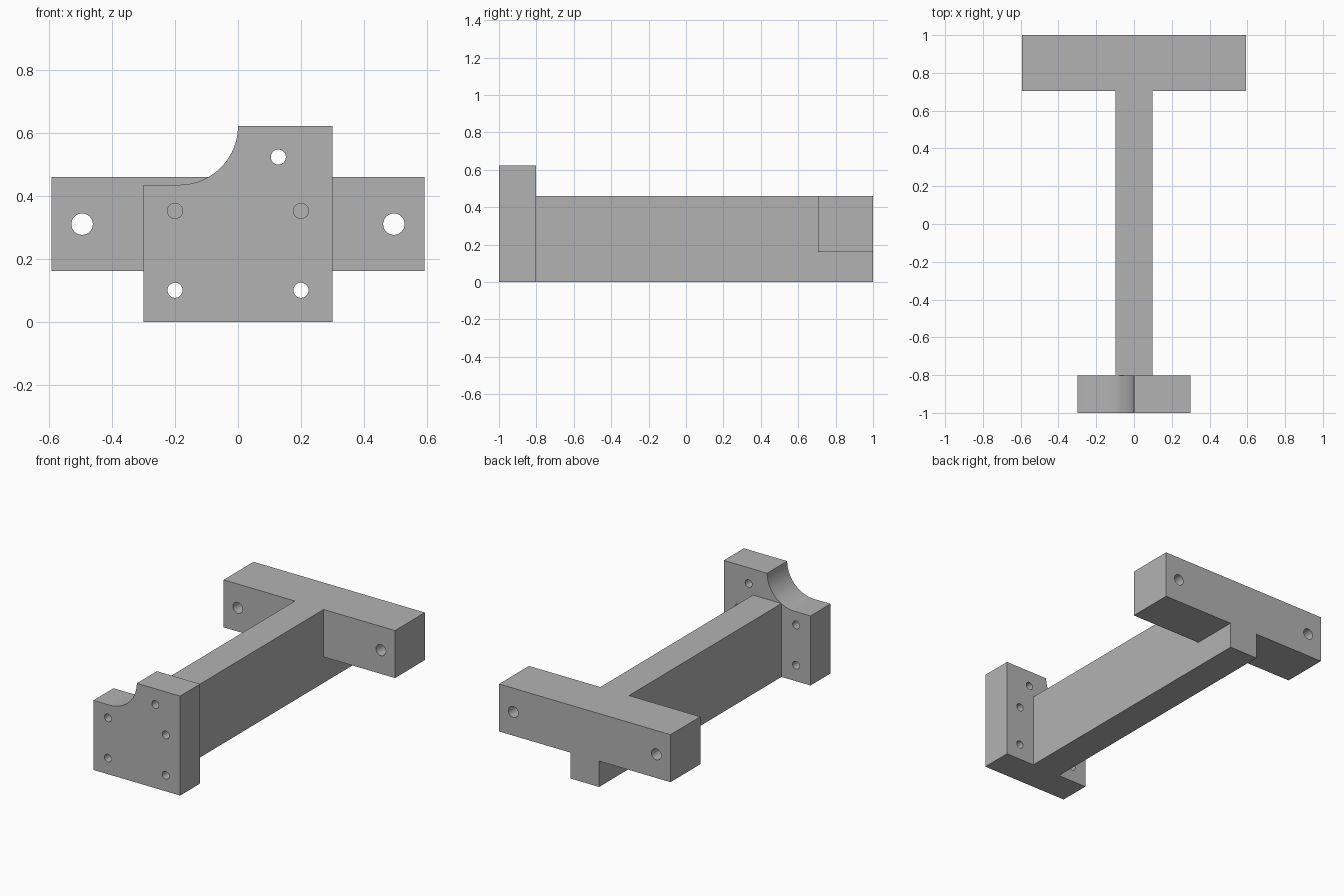
import bpy
import bmesh
from math import cos, sin, pi, radians

default = bpy.data.objects.get("Cube")
if default:
    bpy.data.objects.remove(default, do_unlink=True)

# Single plain grey
grey = bpy.data.materials.new("plain_grey")
grey.use_nodes = True
grey.diffuse_color = (0.45, 0.45, 0.45, 1)
grey.node_tree.nodes["Principled BSDF"].inputs["Base Color"].default_value = grey.diffuse_color


def prism(name, outline, y0, y1):
    """Extrude an x-z outline from y0 back to y1."""
    bm = bmesh.new()
    face = bm.faces.new([bm.verts.new((x, y0, z)) for x, z in outline])
    grown = bmesh.ops.extrude_face_region(bm, geom=[face])["geom"]
    bmesh.ops.translate(bm, vec=(0, y1 - y0, 0),
                        verts=[v for v in grown if isinstance(v, bmesh.types.BMVert)])
    bmesh.ops.recalc_face_normals(bm, faces=bm.faces)
    mesh = bpy.data.meshes.new(name)
    bm.to_mesh(mesh)
    bm.free()
    mesh.materials.append(grey)
    obj = bpy.data.objects.new(name, mesh)
    bpy.context.collection.objects.link(obj)
    return obj


def box(name, half_x, z0, z1, y0, y1):
    return prism(name, [(-half_x, z0), (half_x, z0), (half_x, z1), (-half_x, z1)], y0, y1)


def arc(x, z, radius, start, end, steps):
    angles = [radians(start + (end - start) * i / steps) for i in range(steps + 1)]
    return [(x + radius * cos(a), z + radius * sin(a)) for a in angles]


def combine(target, tool, operation):
    """Apply a boolean and remove the tool object."""
    mod = target.modifiers.new(operation.lower(), "BOOLEAN")
    mod.operation = operation
    mod.solver = "EXACT"
    mod.object = tool
    bpy.context.view_layer.objects.active = target
    bpy.ops.object.modifier_apply(modifier=mod.name)
    bpy.data.objects.remove(tool, do_unlink=True)


def drill(target, x, z, radius, y0, y1):
    hole = prism("hole_cutter", arc(x, z, radius, 0, 360, 32)[:-1], y0 - 0.05, y1 + 0.05)
    hole.hide_render = True
    combine(target, hole, "DIFFERENCE")


# Front mounting plate with a quarter-round notch in its upper right corner
TOP, NOTCH = 0.622, 0.187
outline = [(-0.3, 0), (0.3, 0), (0.3, TOP)]
outline += arc(-NOTCH, TOP, NOTCH, 0, -90, 24) + [(-0.3, TOP - NOTCH)]
plate = prism("front_plate", outline, -1, -0.802)
for x, z in [(-0.2, 0.1), (0.2, 0.1), (-0.2, 0.352), (0.2, 0.352), (0.128, 0.523)]:
    drill(plate, x, z, 0.024, -1, -0.802)

# Long beam joined to the rear crossbar
beam = box("beam_and_crossbar", 0.099, 0, 0.459, -0.802, 1)
combine(beam, box("crossbar", 0.593, 0.162, 0.459, 0.705, 1), "UNION")
for side in (-1, 1):
    drill(beam, side * 0.495, 0.31, 0.034, 0.705, 1)

# Smooth the round walls, keep the flat edges crisp
bpy.ops.object.select_all(action="DESELECT")
for obj in (plate, beam):
    obj.select_set(True)
bpy.context.view_layer.objects.active = plate
bpy.ops.object.shade_smooth_by_angle(angle=pi / 6)
